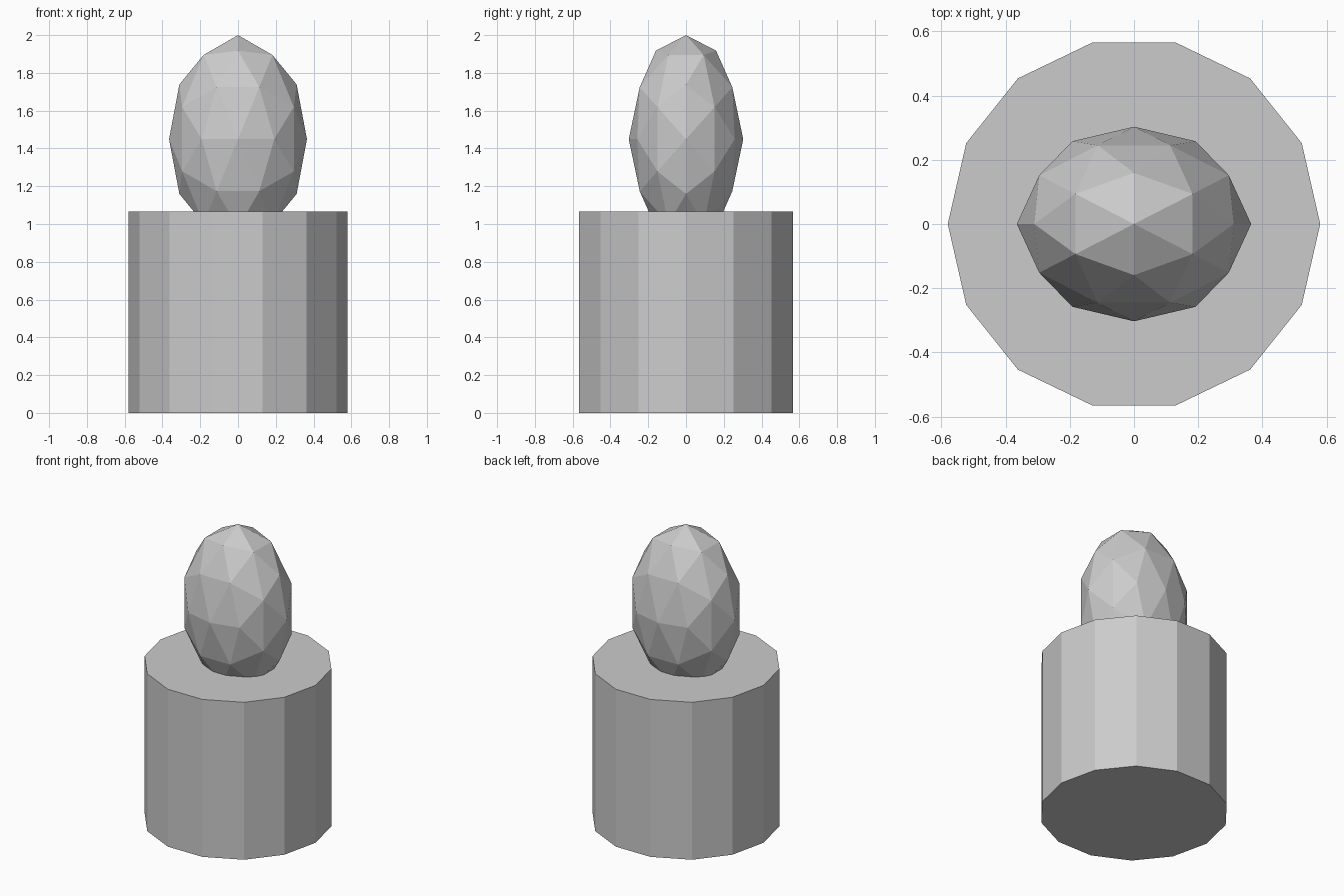
import bpy, bmesh
from math import sqrt
from mathutils import Matrix

if "Cube" in bpy.data.objects:
    bpy.data.objects.remove(bpy.data.objects["Cube"])


def add_object(name, bm):
    bmesh.ops.recalc_face_normals(bm, faces=bm.faces)
    mesh = bpy.data.meshes.new(name)
    bm.to_mesh(mesh)
    bm.free()
    obj = bpy.data.objects.new(name, mesh)
    bpy.context.collection.objects.link(obj)
    return obj


# Pedestal: 14-sided drum with corners on the x axis
SIDES, RADIUS, HEIGHT = 14, 0.58, 1.065
bm = bmesh.new()
bmesh.ops.create_cone(bm, cap_ends=True, segments=SIDES, radius1=RADIUS,
                      radius2=RADIUS, depth=HEIGHT,
                      matrix=Matrix.Translation((0, 0, HEIGHT / 2))
                      @ Matrix.Rotation(1.5707963268, 4, 'Z'))
add_object("pedestal", bm)

# Faceted egg: icosahedron standing on an edge, split once and pushed to a sphere
phi = (1 + sqrt(5)) / 2
bm = bmesh.new()
for a in (-1, 1):
    for b in (-phi, phi):
        for co in ((0, a, b), (a, b, 0), (b, 0, a)):
            bm.verts.new(co)
bmesh.ops.convex_hull(bm, input=bm.verts[:])
bmesh.ops.subdivide_edges(bm, edges=bm.edges[:], cuts=1, use_grid_fill=True)
for v in bm.verts:
    v.co.normalize()
bmesh.ops.transform(bm, verts=bm.verts[:],
                    matrix=Matrix.Translation((0, 0, 1.449))
                    @ Matrix.Diagonal((0.365, 0.303, 0.551, 1)))
add_object("faceted_egg", bm)
